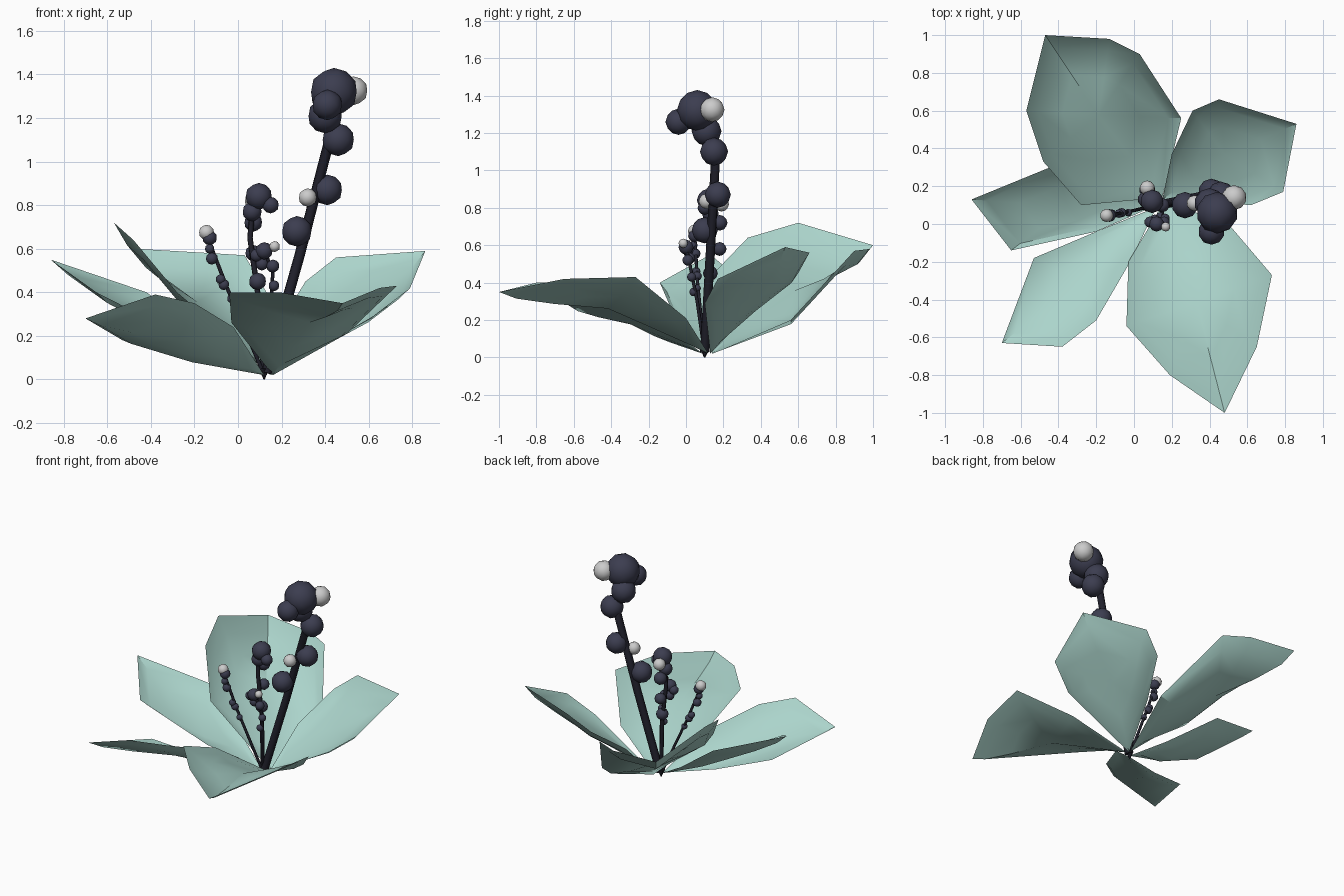
import bpy, bmesh
from mathutils import Vector

if "Cube" in bpy.data.objects:
    bpy.data.objects.remove(bpy.data.objects["Cube"])


def material(name, rgb):
    m = bpy.data.materials.new(name)
    m.diffuse_color = (*rgb, 1)
    m.use_nodes = True
    m.node_tree.nodes["Principled BSDF"].inputs["Base Color"].default_value = m.diffuse_color
    return m


LEAF = material("leaf_teal", (0.41, 0.66, 0.60))
BERRY = material("berry_dark", (0.045, 0.047, 0.08))
STEM = material("stem_black", (0.015, 0.015, 0.025))


def finish(name, bm, mat, angle):
    me = bpy.data.meshes.new(name)
    bmesh.ops.recalc_face_normals(bm, faces=bm.faces)
    bm.to_mesh(me)
    bm.free()
    ob = bpy.data.objects.new(name, me)
    bpy.context.collection.objects.link(ob)
    if mat:
        me.materials.append(mat)
    bpy.context.view_layer.objects.active = ob
    ob.select_set(True)
    bpy.ops.object.shade_smooth_by_angle(angle=angle)
    ob.select_set(False)
    return ob


def leaf(name, outline, cup):
    """Bowl-shaped leaf: outline, a narrow rim, a flatter ring and a sunken middle."""
    pts = [Vector(p) for p in outline]
    c = sum(pts, Vector()) / len(pts)
    bm = bmesh.new()
    # (inset, drop, drop at the leaf base) of each ring; the first point is the base
    rings = [[bm.verts.new(p.lerp(c, t) - Vector((0, 0, cup * (drop if i else base))))
              for i, p in enumerate(pts)]
             for t, drop, base in ((0, 0, 0), (.16, .58, .1), (.5, .88, .45))]
    mid = bm.verts.new(c - Vector((0, 0, cup)))
    n = len(pts)
    for i in range(n):
        j = (i + 1) % n
        for a, b in zip(rings, rings[1:]):
            bm.faces.new((a[i], a[j], b[j], b[i]))
        bm.faces.new((rings[-1][i], rings[-1][j], mid))
    finish(name, bm, LEAF, 0.6)


def stem(name, path, radius):
    cu = bpy.data.curves.new(name, 'CURVE')
    cu.dimensions = '3D'
    cu.bevel_depth = radius
    cu.bevel_resolution = 1
    cu.use_fill_caps = True
    sp = cu.splines.new('POLY')
    sp.points.add(len(path) - 1)
    for p, co in zip(sp.points, path):
        p.co = (*co, 1)
    cu.materials.append(STEM)
    ob = bpy.data.objects.new(name, cu)
    bpy.context.collection.objects.link(ob)


def berries(name, balls, mat):
    bm = bmesh.new()
    for x, y, z, r in balls:
        new = bmesh.ops.create_icosphere(bm, subdivisions=2, radius=r)["verts"]
        bmesh.ops.translate(bm, verts=new, vec=(x, y, z))
    finish(name, bm, mat, 1.0)


# Leaves, each as an outline starting at its base
leaf("leaf_back_left", [(.15, .14, .02), (.25, .56, .2), (.03, .9, .57), (-.13, .98, .58),
     (-.47, 1, .6), (-.57, .6, .72), (-.48, .33, .64), (-.28, .1, .4)], .11)
leaf("leaf_back_right", [(.15, .13, .02), (.62, .1, .29), (.79, .17, .42),
     (.86, .53, .59), (.45, .66, .56), (.31, .6, .45), (.2, .37, .27)], .07)
leaf("leaf_left", [(.12, .1, .02), (-.1, .2, .16), (-.42, .31, .4), (-.86, .13, .55),
     (-.65, -.14, .4), (-.2, -.04, .17)], .05)
leaf("leaf_front_left", [(.12, .09, .02), (-.2, -.04, .08), (-.53, -.18, .18), (-.7, -.63, .28),
     (-.38, -.65, .39), (-.2, -.51, .35), (-.02, -.2, .24)], .04)
leaf("leaf_front_right", [(.16, .12, .02), (-.03, -.2, .26), (-.04, -.54, .4), (.19, -.8, .4),
     (.48, -1, .35), (.65, -.65, .42), (.73, -.27, .43), (.5, 0, .21)], .05)

# Root nub
bm = bmesh.new()
nub = bmesh.ops.create_cone(bm, cap_ends=True, segments=6, radius1=.004, radius2=.025, depth=.05)
bmesh.ops.translate(bm, verts=nub["verts"], vec=(.12, .1, .025))
finish("root", bm, STEM, 0.3)

# Stems
stem("stem_tall", [(.13, .1, .03), (.28, .13, .56), (.42, .16, 1.1), (.41, .1, 1.22), (.44, .06, 1.32)], .025)
stem("stem_middle", [(.12, .1, .02), (.09, .13, .4), (.055, .14, .65), (.065, .13, .76), (.09, .12, .84)], .013)
stem("stem_short", [(.12, .1, .02), (.15, .06, .3), (.16, .02, .5), (.12, 0, .59)], .009)
stem("stem_left", [(.12, .1, .02), (-.05, .06, .42), (-.12, .05, .6), (-.14, .045, .67)], .009)

# Dark berries along each stem
berries("berries_tall", [(.44, .06, 1.32, .11), (.40, .11, 1.21, .08), (.41, -.04, 1.26, .07),
        (.46, .15, 1.1, .075), (.41, .17, .87, .07), (.27, .1, .68, .07)], BERRY)
berries("berries_middle", [(.095, .12, .84, .062), (.15, .1, .8, .038), (.065, .13, .77, .045),
        (.07, .18, .72, .042), (.07, .18, .58, .037), (.09, .13, .45, .04)], BERRY)
berries("berries_short", [(.12, 0, .59, .04), (.16, .01, .52, .03), (.165, .03, .43, .025),
        (.085, .01, .57, .03), (.11, .02, .53, .03), (.14, .04, .35, .023)], BERRY)
berries("berries_left", [(-.13, .045, .65, .034), (-.13, .04, .6, .022), (-.12, .05, .555, .028),
        (-.08, .055, .46, .023), (-.065, .06, .435, .025), (-.03, .06, .37, .02)], BERRY)

# Pale berries
berries("berries_pale", [(.53, .14, 1.325, .066), (.32, .11, .835, .042), (.07, .19, .82, .04),
        (.168, -.015, .61, .025), (-.145, .045, .675, .035)], None)
